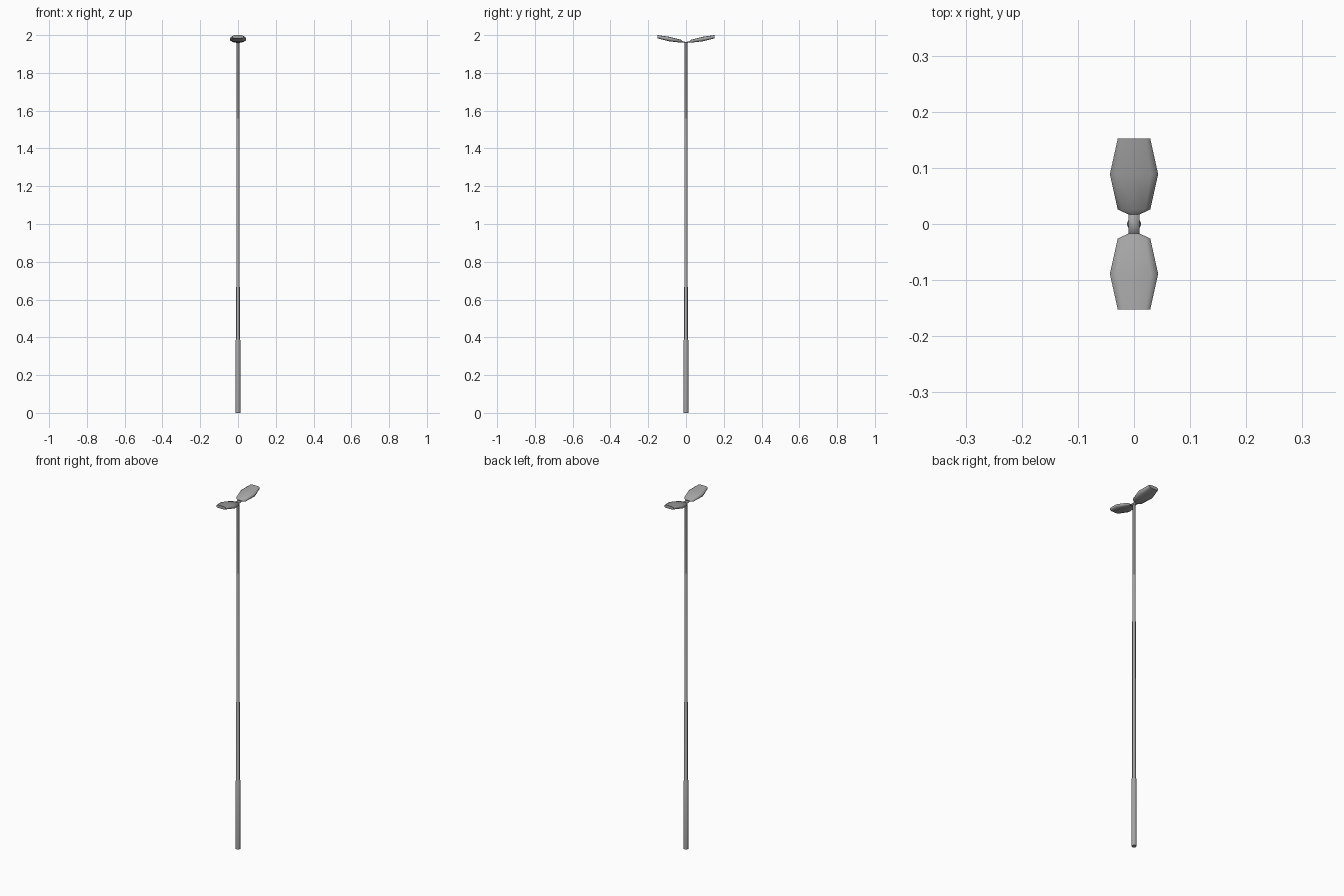
import bpy, bmesh, math

if "Cube" in bpy.data.objects:
    bpy.data.objects.remove(bpy.data.objects["Cube"])

grey = bpy.data.materials.new("metal_grey")
grey.diffuse_color = (0.37, 0.37, 0.37, 1)
grey.use_nodes = True
grey.node_tree.nodes["Principled BSDF"].inputs["Base Color"].default_value = grey.diffuse_color


def loft(name, rings):
    """Skin closed rings of equal length, and cap both ends."""
    bm = bmesh.new()
    vs = [[bm.verts.new(p) for p in r] for r in rings]
    n = len(vs[0])
    for a, b in zip(vs, vs[1:]):
        for i in range(n):
            j = (i + 1) % n
            bm.faces.new((a[i], a[j], b[j], b[i]))
    bm.faces.new(vs[0])
    bm.faces.new(vs[-1])
    bmesh.ops.recalc_face_normals(bm, faces=bm.faces)
    for f in bm.faces:
        f.smooth = len(f.verts) == 4
    me = bpy.data.meshes.new(name)
    bm.to_mesh(me)
    bm.free()
    me.materials.append(grey)
    ob = bpy.data.objects.new(name, me)
    bpy.context.collection.objects.link(ob)
    return ob


# Stepped pole: thick base, tapered shaft, thin top
profile = [(0, 0.013), (0.385, 0.013), (0.392, 0.0095),
           (1.555, 0.0085), (1.56, 0.007), (1.962, 0.007)]
N = 8
loft("pole", [[(r * math.cos(2 * math.pi * i / N), r * math.sin(2 * math.pi * i / N), z)
               for i in range(N)] for z, r in profile])

# Short cross arm joining the two heads
loft("cross_arm", [[(-0.01, y, z), (0.01, y, z), (0.01, y, z + 0.006), (-0.01, y, z + 0.006)]
                   for y, z in ((-0.02, 1.961), (0, 1.958), (0.02, 1.961))])


# Lamp heads: faceted leaf shapes tilted upwards
stations = [(0.017, 0.010, 1.960, 1.967), (0.026, 0.029, 1.960, 1.975),
            (0.089, 0.043, 1.967, 1.991), (0.152, 0.029, 1.983, 2.000)]


def section(side, y, w, zb, zt):
    t = zt - zb
    half = [(0.65, 0), (1, 0.25), (1, 0.75), (0.7, 0.96)]
    pts = [(0, 0)] + half + [(0, 1)] + [(-a, b) for a, b in reversed(half)]
    return [(a * w, side * y, zb + b * t) for a, b in pts]


for side, name in ((1, "lamp_head_back"), (-1, "lamp_head_front")):
    loft(name, [section(side, *s) for s in stations])
